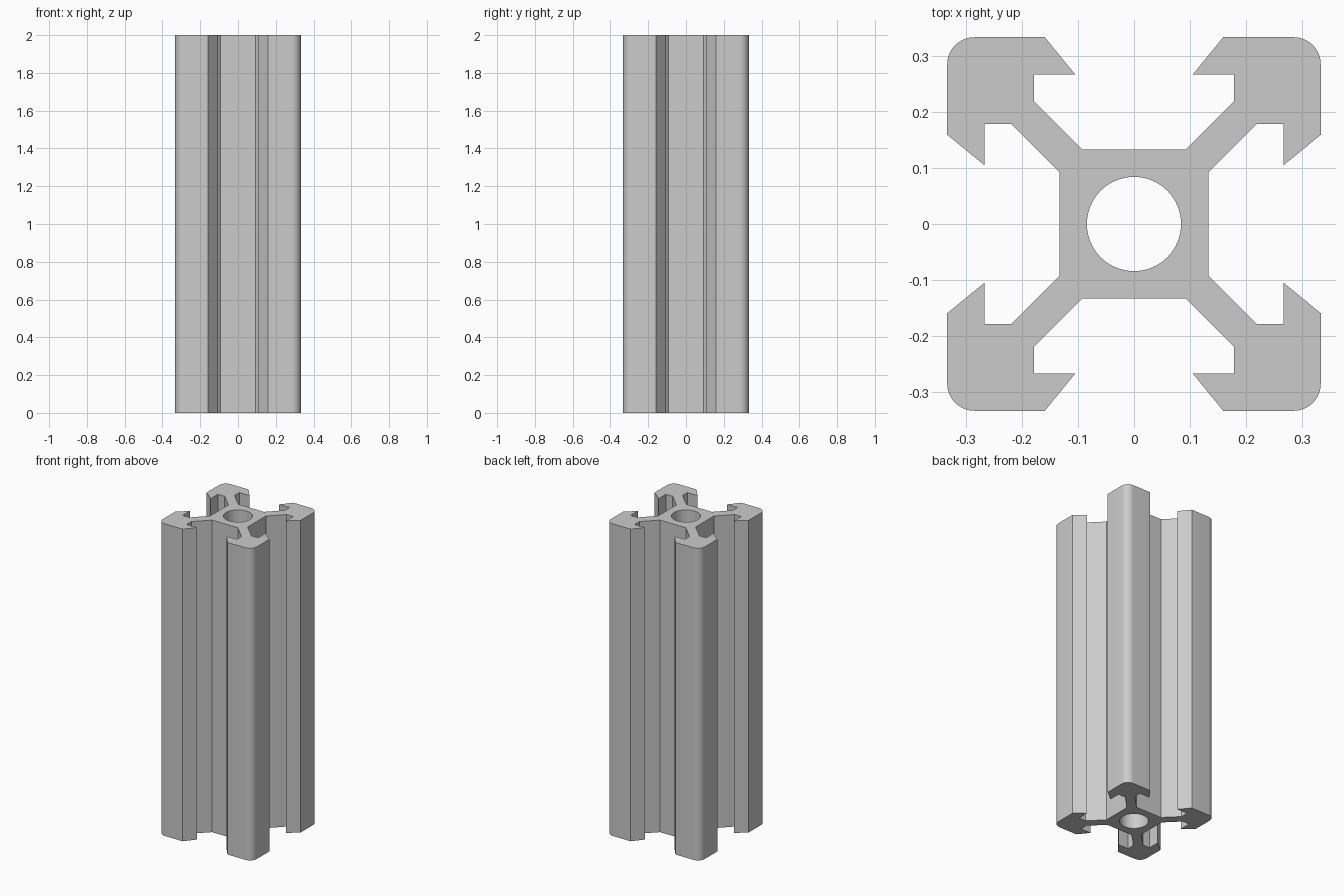
import bpy, bmesh
from math import pi, sin, cos, radians
from mathutils import Matrix, Vector

cube = bpy.data.objects.get("Cube")
if cube:
    bpy.data.objects.remove(cube, do_unlink=True)

LENGTH = 2.0
HALF = 0.333          # half width of the section
CORNER = 0.048        # outer corner radius
BORE = 0.084          # centre hole radius

# Aluminium material
metal = bpy.data.materials.new("aluminium_grey")
metal.use_nodes = True
colour = (0.6, 0.6, 0.6, 1)
metal.diffuse_color = colour
metal.node_tree.nodes["Principled BSDF"].inputs["Base Color"].default_value = colour


def arc(cx, cy, r, start, end, steps):
    return [(cx + r * cos(start + (end - start) * i / steps),
             cy + r * sin(start + (end - start) * i / steps)) for i in range(steps + 1)]


# One arm of the section: lower half, rounded corner, then its mirror across the diagonal
half_arm = [(0.133, 0.092), (0.219, 0.178), (0.267, 0.178), (0.267, 0.105), (HALF, 0.159)]
c = HALF - CORNER
arm = half_arm + arc(c, c, CORNER, 0, pi / 2, 10) + [(y, x) for x, y in reversed(half_arm)]

# Four arms around the centre, plus the round bore
outline = [Matrix.Rotation(k * pi / 2, 2) @ Vector(p) for k in range(4) for p in arm]
bore = arc(0, 0, BORE, 0, 2 * pi, 64)[:-1]

bm = bmesh.new()
for loop in (outline, bore):
    verts = [bm.verts.new((x, y, 0)) for x, y in loop]
    for i, v in enumerate(verts):
        bm.edges.new((v, verts[i - 1]))
bmesh.ops.triangle_fill(bm, edges=bm.edges[:], use_beauty=True)

# Extrude the section to full length
top = bmesh.ops.extrude_face_region(bm, geom=bm.faces[:], use_keep_orig=True)
bmesh.ops.translate(bm, vec=(0, 0, LENGTH),
                    verts=[g for g in top["geom"] if isinstance(g, bmesh.types.BMVert)])
bmesh.ops.recalc_face_normals(bm, faces=bm.faces[:])

mesh = bpy.data.meshes.new("slotted_extrusion")
bm.to_mesh(mesh)
bm.free()
mesh.materials.append(metal)
rail = bpy.data.objects.new("slotted_extrusion", mesh)
bpy.context.collection.objects.link(rail)

# Smooth corners and bore, crisp slot edges
bpy.ops.object.select_all(action='DESELECT')
rail.select_set(True)
bpy.context.view_layer.objects.active = rail
bpy.ops.object.shade_smooth_by_angle(angle=radians(30))
